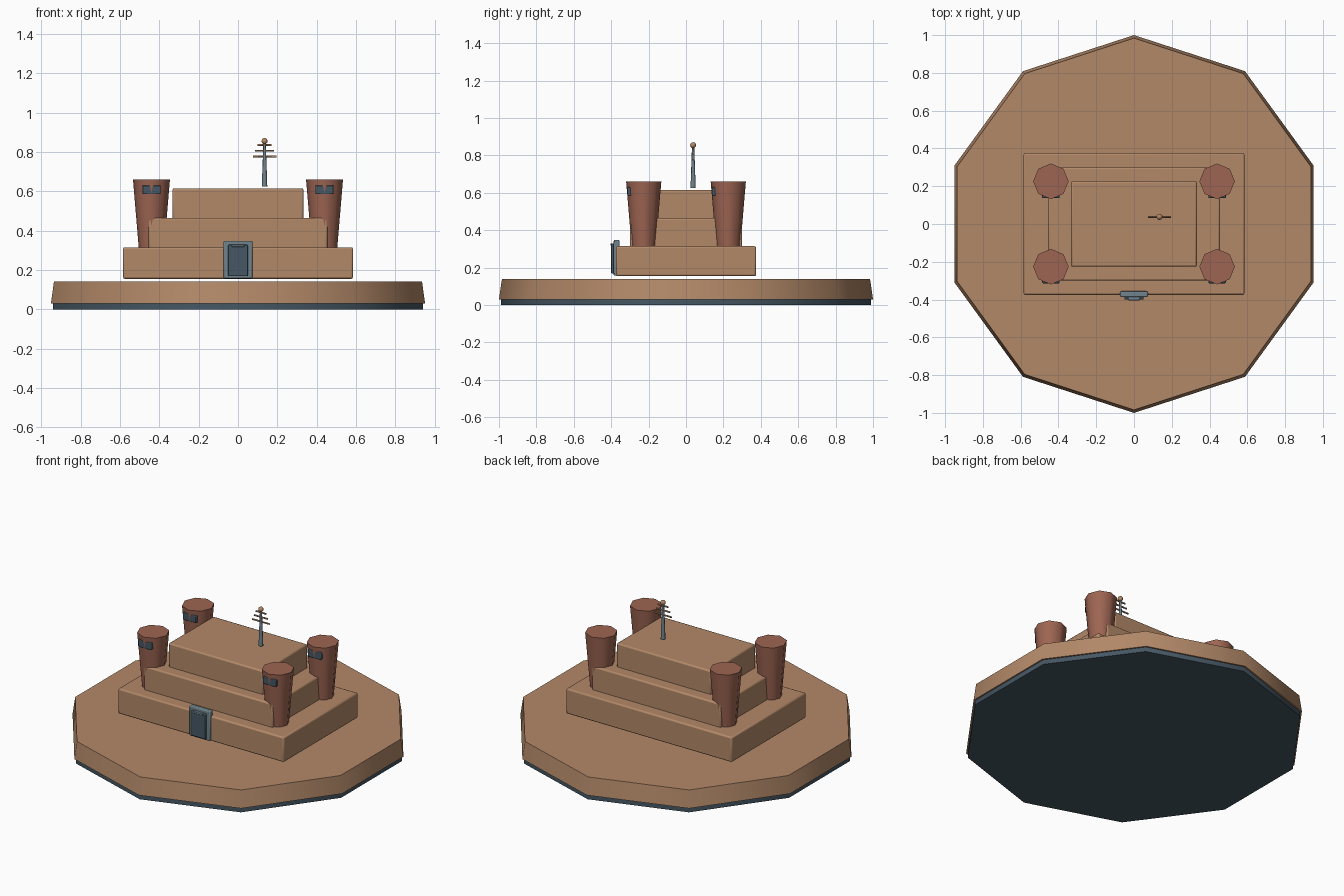
import bpy
import math

cube = bpy.data.objects.get("Cube")
if cube:
    bpy.data.objects.remove(cube, do_unlink=True)


def material(name, r, g, b):
    mat = bpy.data.materials.new(name)
    mat.use_nodes = True
    mat.diffuse_color = (r, g, b, 1)
    mat.node_tree.nodes["Principled BSDF"].inputs["Base Color"].default_value = (r, g, b, 1)
    return mat


SAND = material("sand", 0.45, 0.25, 0.14)
CLAY = material("terracotta", 0.34, 0.13, 0.085)
SLATE = material("dark slate", 0.06, 0.095, 0.125)
STEEL = material("grey steel", 0.16, 0.23, 0.26)


def finish(name, mat, angle=50):
    ob = bpy.context.object
    ob.name = name
    ob.data.materials.append(mat)
    bpy.ops.object.shade_smooth_by_angle(angle=math.radians(angle))
    return ob


def box(name, mat, x, y, z, bevel=0.0):
    """Box from (low, high) pairs, with an optional chamfer."""
    centre = [(a + b) / 2 for a, b in (x, y, z)]
    bpy.ops.mesh.primitive_cube_add(size=1, location=centre)
    ob = bpy.context.object
    ob.scale = [b - a for a, b in (x, y, z)]
    bpy.ops.object.transform_apply(location=False, rotation=False, scale=True)
    if bevel:
        mod = ob.modifiers.new("Edge bevel", "BEVEL")
        mod.width = bevel
        mod.segments = 2
    return finish(name, mat, 30)


def frustum(name, mat, sides, r_low, r_high, z_low, z_high, x=0, y=0):
    bpy.ops.mesh.primitive_cone_add(vertices=sides, radius1=r_low, radius2=r_high,
                                    depth=z_high - z_low,
                                    location=(x, y, (z_low + z_high) / 2))
    return finish(name, mat)


# Ten-sided ground plate
frustum("base_underside", SLATE, 10, 0.99, 0.99, 0, 0.035)
frustum("base_ground", SAND, 10, 1.0, 0.984, 0.03, 0.14)

# Stepped building
for name, hx, hy, low, high in (("lower_tier", 0.585, 0.375, 0.155, 0.315),
                                ("middle_tier", 0.455, 0.3, 0.305, 0.465),
                                ("upper_tier", 0.333, 0.226, 0.455, 0.615)):
    box(name, SAND, (-hx, hx), (-hy, hy), (low, high), 0.009)

# Corner towers, each with a window facing the front
for side, sx in (("left", 1), ("right", -1)):
    for end, sy in (("front", -1), ("back", 1)):
        x, y = sx * 0.44, sy * 0.226
        frustum(f"{end}_{side}_tower", CLAY, 8, 0.064, 0.094, 0.305, 0.66, x, y)
        box(f"{end}_{side}_window", SLATE, (x - 0.046, x + 0.046),
            (y - 0.088, y - 0.06), (0.585, 0.63), 0.004)

# Doorway
box("door_frame", STEEL, (-0.073, 0.073), (-0.387, -0.356), (0.157, 0.348), 0.006)
box("door_panel", SLATE, (-0.05, 0.05), (-0.4, -0.38), (0.168, 0.328), 0.004)
box("door_lintel", STEEL, (-0.032, 0.032), (-0.404, -0.385), (0.317, 0.329), 0.003)

# Roof antenna
AX, AY = 0.135, 0.038
frustum("antenna_mast", STEEL, 8, 0.014, 0.006, 0.625, 0.85, AX, AY)
for i, half in enumerate((0.06, 0.048, 0.036)):
    bpy.ops.mesh.primitive_cylinder_add(vertices=6, radius=0.005, depth=2 * half,
                                        location=(AX, AY, 0.777 + 0.029 * i),
                                        rotation=(0, math.pi / 2, 0))
    finish(f"antenna_bar_{i + 1}", SAND, 70)
bpy.ops.mesh.primitive_uv_sphere_add(segments=10, ring_count=6, radius=0.016,
                                     location=(AX, AY, 0.855))
finish("antenna_tip", SAND)
